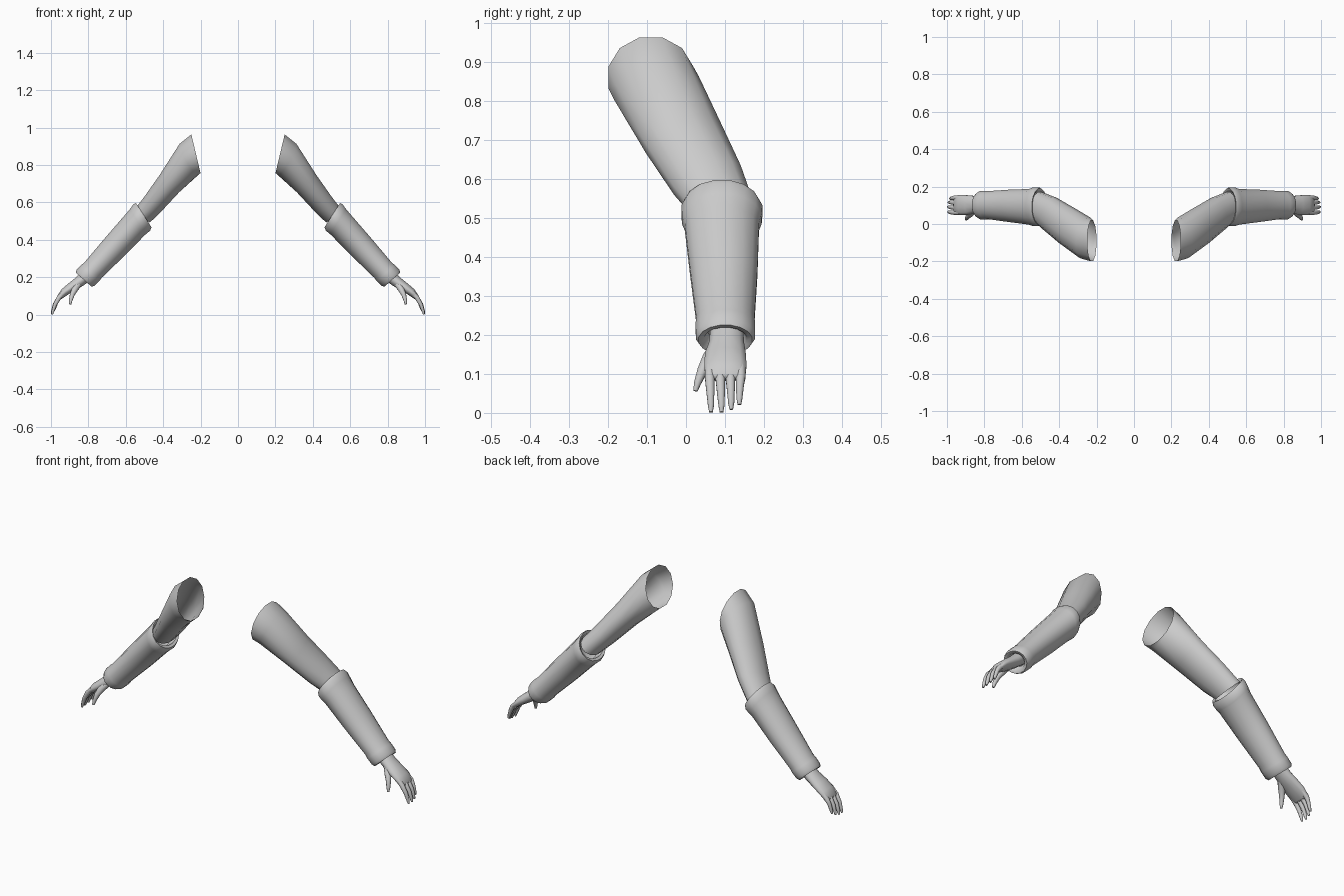
import bpy, bmesh, math
from mathutils import Vector

cube = bpy.data.objects.get("Cube")
if cube:
    bpy.data.objects.remove(cube, do_unlink=True)

grey = bpy.data.materials.new("plain grey")
grey.use_nodes = True
GREY = (0.6, 0.6, 0.6, 1)
grey.diffuse_color = GREY
grey.node_tree.nodes["Principled BSDF"].inputs["Base Color"].default_value = GREY


def loft(name, sections, sides=12, cap_start=False, cap_end=False, angle=50):
    """Skin oval rings; each section is centre, normal, half width, half height."""
    bm = bmesh.new()
    rings = []
    for centre, normal, wide, high in sections:
        n = Vector(normal).normalized()
        v = Vector((0, 1, 0))
        v = (v - n * v.dot(n)).normalized()
        w = v.cross(n)
        ring = []
        for i in range(sides):
            a = math.tau * (i + 0.5) / sides
            ring.append(bm.verts.new(Vector(centre) + v * wide * math.cos(a) + w * high * math.sin(a)))
        rings.append(ring)
    for a, b in zip(rings, rings[1:]):
        for i in range(sides):
            j = (i + 1) % sides
            bm.faces.new((a[i], a[j], b[j], b[i]))
    if cap_start:
        bm.faces.new(rings[0])
    if cap_end:
        bm.faces.new(rings[-1])
    bmesh.ops.recalc_face_normals(bm, faces=bm.faces)
    mesh = bpy.data.meshes.new(name)
    bm.to_mesh(mesh)
    bm.free()
    mesh.materials.append(grey)
    obj = bpy.data.objects.new(name, mesh)
    bpy.context.collection.objects.link(obj)
    bpy.context.view_layer.objects.active = obj
    obj.select_set(True)
    bpy.ops.object.shade_smooth_by_angle(angle=math.radians(angle))
    obj.select_set(False)
    # The model's right arm is the mirror of its left
    mirror = obj.modifiers.new("Mirror", 'MIRROR')
    mirror.use_mirror_merge = False
    return obj


def tube(name, points, radii, sides=8):
    """Tapered closed tube along a short path."""
    pts = [Vector(p) for p in points]
    last = len(pts) - 1
    secs = [(p, pts[min(i + 1, last)] - pts[max(i - 1, 0)], r, r)
            for i, (p, r) in enumerate(zip(pts, radii))]
    return loft(name, secs, sides, True, True, 80)


# Upper arm: sleeve open at the shoulder
along = (0.60, 0.39, -0.70)
loft("upper_arm", [
    ((0.225, -0.09, 0.86), (0.97, 0, -0.23), 0.113, 0.110),
    ((0.26, -0.075, 0.832), (0.85, 0.18, -0.48), 0.113, 0.100),
    ((0.36, -0.008, 0.708), along, 0.106, 0.072),
    ((0.45, 0.055, 0.597), along, 0.096, 0.062),
    ((0.51, 0.09, 0.53), (0.65, 0.1, -0.74), 0.085, 0.056),
], 12)

# Forearm guard with a turned-in lip at both ends
tilt = (0.84, 0, -0.54)
down = (0.67, 0, -0.74)
loft("forearm_guard", [
    ((0.535, 0.092, 0.505), tilt, 0.078, 0.056),
    ((0.508, 0.092, 0.531), tilt, 0.088, 0.066),
    ((0.504, 0.092, 0.532), tilt, 0.099, 0.079),
    ((0.515, 0.092, 0.519), tilt, 0.106, 0.085),
    ((0.535, 0.092, 0.497), tilt, 0.104, 0.081),
    ((0.552, 0.092, 0.478), down, 0.097, 0.077),
    ((0.66, 0.097, 0.361), down, 0.088, 0.072),
    ((0.775, 0.101, 0.238), down, 0.076, 0.063),
    ((0.790, 0.101, 0.222), down, 0.078, 0.066),
    ((0.815, 0.101, 0.197), down, 0.077, 0.065),
    ((0.825, 0.101, 0.187), down, 0.070, 0.058),
    ((0.823, 0.101, 0.190), down, 0.055, 0.044),
    ((0.805, 0.101, 0.209), down, 0.045, 0.034),
], 16, False, True, 60)

# Palm, flattened towards the knuckles
loft("palm", [
    ((0.805, 0.105, 0.212), down, 0.044, 0.034),
    ((0.845, 0.104, 0.178), down, 0.046, 0.031),
    ((0.885, 0.101, 0.150), down, 0.054, 0.028),
    ((0.925, 0.101, 0.122), down, 0.056, 0.023),
    ((0.954, 0.101, 0.093), (0.55, 0, -0.83), 0.053, 0.015),
    ((0.958, 0.101, 0.086), (0.5, 0, -0.86), 0.046, 0.009),
], 12, True, True, 80)

# Four curled fingers: base y, tip y, tip height, tip x
fingers = {"index": (0.061, 0.064, 0.002, 0.994), "middle": (0.088, 0.091, 0.002, 0.996),
           "ring": (0.114, 0.116, 0.009, 0.992), "little": (0.140, 0.137, 0.021, 0.984)}
for name, (y0, y1, z, x) in fingers.items():
    tube(name + "_finger", [
        (0.930, y0, 0.118),
        (0.956, y0, 0.092),
        (x - 0.016, (y0 + y1) / 2, z + 0.052),
        (x - 0.005, y1, z + 0.018),
        (x, y1, z),
    ], (0.013, 0.0135, 0.011, 0.0085, 0.005))

# Thumb, reaching forward and down
tube("thumb", [
    (0.850, 0.082, 0.168),
    (0.870, 0.060, 0.140),
    (0.886, 0.042, 0.108),
    (0.894, 0.030, 0.078),
    (0.897, 0.024, 0.056),
], (0.020, 0.019, 0.014, 0.010, 0.006))
